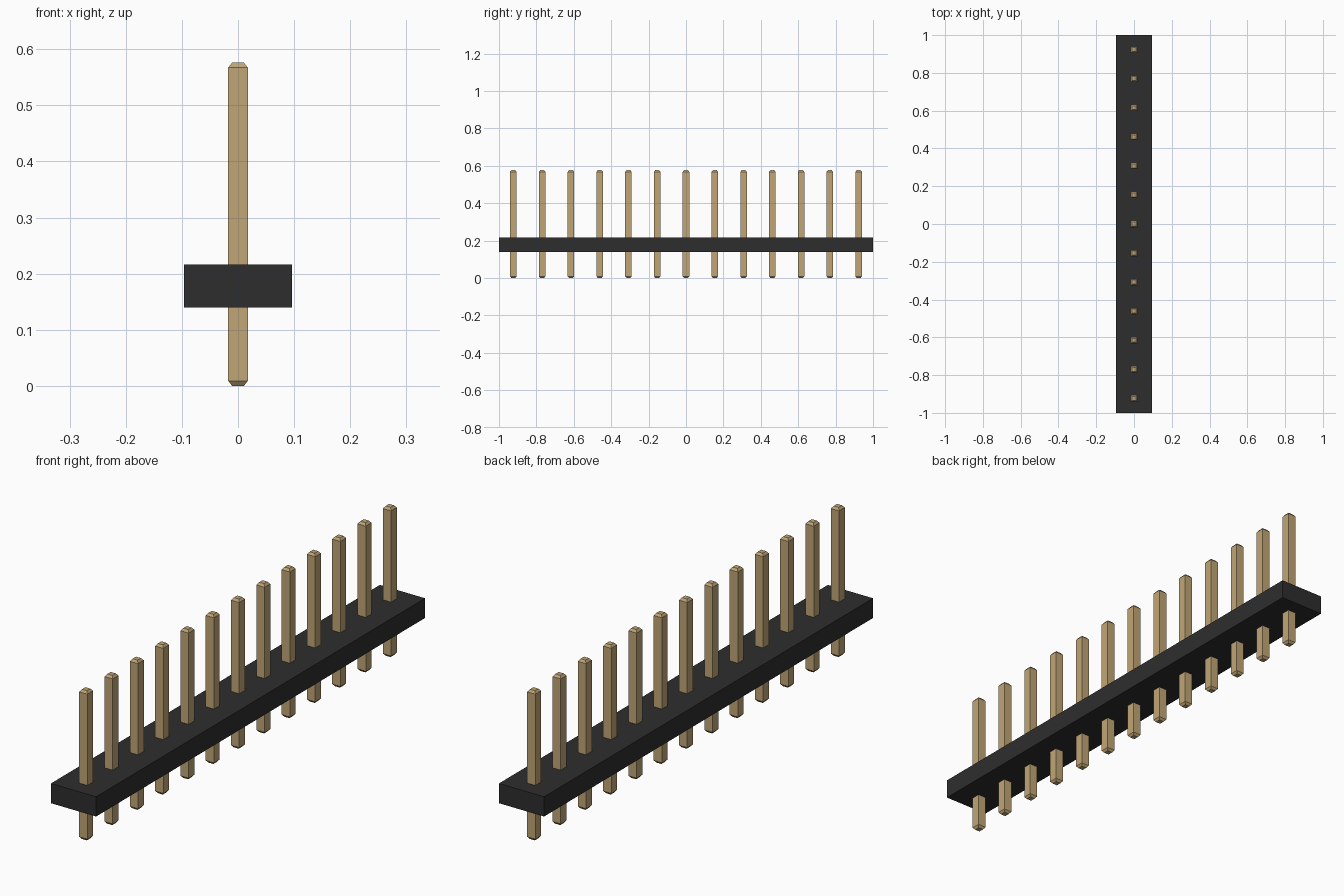
import bpy
import bmesh
from mathutils import Matrix

cube = bpy.data.objects.get("Cube")
if cube:
    bpy.data.objects.remove(cube, do_unlink=True)

COUNT = 13
PITCH = 2.0 / COUNT
PIN_HALF, TIP_HALF = 0.0175, 0.0105
PIN_TOP, CHAMFER = 0.576, 0.009
BODY_WIDTH, BODY_BOTTOM, BODY_TOP = 0.192, 0.14, 0.216


def make_material(name, color):
    mat = bpy.data.materials.new(name)
    mat.use_nodes = True
    mat.diffuse_color = color
    mat.node_tree.nodes["Principled BSDF"].inputs["Base Color"].default_value = color
    return mat


def make_object(name, bm, mat):
    bmesh.ops.recalc_face_normals(bm, faces=bm.faces)
    mesh = bpy.data.meshes.new(name)
    bm.to_mesh(mesh)
    bm.free()
    mesh.materials.append(mat)
    obj = bpy.data.objects.new(name, mesh)
    bpy.context.collection.objects.link(obj)
    return obj


black = make_material("black plastic", (0.027, 0.027, 0.027, 1))
gold = make_material("pale gold metal", (0.53, 0.38, 0.18, 1))

# Long insulating strip
bm = bmesh.new()
bmesh.ops.create_cube(bm, size=1, matrix=Matrix.Translation(
    (0, 0, (BODY_BOTTOM + BODY_TOP) / 2))
    @ Matrix.Diagonal((BODY_WIDTH, 2, BODY_TOP - BODY_BOTTOM, 1)))
make_object("strip_body", bm, black)

# Square pin with chamfered ends, lofted through square sections
bm = bmesh.new()
sections = [(0, TIP_HALF), (CHAMFER, PIN_HALF),
            (PIN_TOP - CHAMFER, PIN_HALF), (PIN_TOP, TIP_HALF)]
rings = [[bm.verts.new((sx * half, sy * half, z))
          for sx, sy in ((-1, -1), (1, -1), (1, 1), (-1, 1))]
         for z, half in sections]
for low, high in zip(rings, rings[1:]):
    for i in range(4):
        j = (i + 1) % 4
        bm.faces.new((low[i], low[j], high[j], high[i]))
bm.faces.new(rings[0][::-1])
bm.faces.new(rings[-1])
first_pin = make_object("pin_1", bm, gold)

# Row of pins sharing one mesh
for i in range(COUNT):
    pin = first_pin
    if i:
        pin = bpy.data.objects.new(f"pin_{i + 1}", first_pin.data)
        bpy.context.collection.objects.link(pin)
    pin.location.y = (i - (COUNT - 1) / 2) * PITCH
